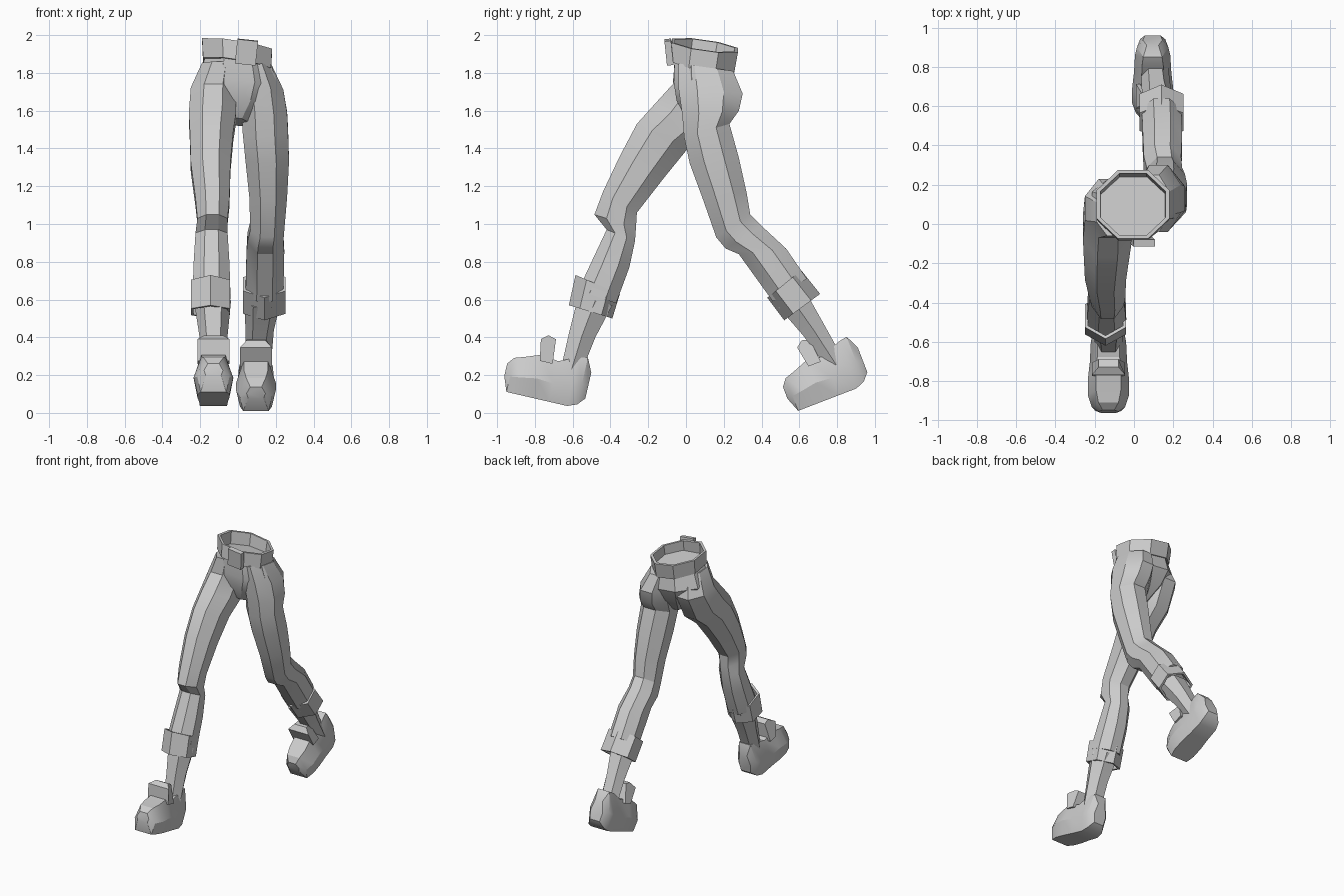
import bpy, bmesh, math
from mathutils import Matrix, Vector

cube = bpy.data.objects.get("Cube")
if cube:
    bpy.data.objects.remove(cube, do_unlink=True)

grey = bpy.data.materials.new("plain_grey")
grey.use_nodes = True
colour = (0.6, 0.6, 0.6, 1)
grey.diffuse_color = colour
grey.node_tree.nodes["Principled BSDF"].inputs["Base Color"].default_value = colour


def finish(name, bm, angle=28):
    bmesh.ops.recalc_face_normals(bm, faces=bm.faces)
    mesh = bpy.data.meshes.new(name)
    bm.to_mesh(mesh)
    bm.free()
    mesh.materials.append(grey)
    obj = bpy.data.objects.new(name, mesh)
    bpy.context.collection.objects.link(obj)
    bpy.ops.object.select_all(action='DESELECT')
    obj.select_set(True)
    bpy.context.view_layer.objects.active = obj
    bpy.ops.object.shade_smooth_by_angle(angle=math.radians(angle))
    return obj


def ring(bm, section, sides, flat, roll):
    """Section: front y, z, back y, z, centre x, half width."""
    fy, fz, by, bz, x, half = section
    front, back = Vector((x, fy, fz)), Vector((x, by, bz))
    mid, reach = (front + back) / 2, (front - back) / 2
    turn = math.pi / sides if flat else 0
    grow = 1 / math.cos(turn)
    verts = []
    for i in range(sides):
        a = math.tau * i / sides + turn
        p = mid + reach * math.cos(a) * grow
        p.x += half * math.sin(a) * grow
        p.z += roll * p.x
        verts.append(bm.verts.new(p))
    return verts


def loft(name, sections, sides=8, flat=True, roll=0, closed=False):
    bm = bmesh.new()
    rings = [ring(bm, s, sides, flat, roll) for s in sections]
    pairs = list(zip(rings, rings[1:]))
    if closed:
        pairs.append((rings[-1], rings[0]))
    else:
        bm.faces.new(rings[0])
        bm.faces.new(rings[-1])
    for a, b in pairs:
        for i in range(sides):
            j = (i + 1) % sides
            bm.faces.new((a[i], a[j], b[j], b[i]))
    return finish(name, bm)


def shrink(section, k):
    fy, fz, by, bz, x, half = section
    my, mz = (fy + by) / 2, (fz + bz) / 2
    return (my + (fy - my) * k, mz + (fz - mz) * k,
            my + (by - my) * k, mz + (bz - mz) * k, x, half * k)


def band(name, low, high, k, **options):
    loft(name, [low, high, shrink(high, k), shrink(low, k)], closed=True, **options)


# Hips
loft("pelvis", [
    (-.06, 1.89, .24, 1.84, 0, .17),
    (-.065, 1.76, .26, 1.72, 0, .215),
    (-.05, 1.66, .21, 1.62, 0, .16),
    (0, 1.56, .12, 1.52, 0, .05)], roll=-.1)

# Trouser legs
loft("right_trouser_leg", [
    (-.06, 1.86, .18, 1.84, -.1, .09),
    (-.07, 1.74, .23, 1.68, -.13, .12),
    (-.17, 1.63, .14, 1.5, -.135, .125),
    (-.26, 1.53, .01, 1.4, -.14, .115),
    (-.35, 1.36, -.12, 1.24, -.145, .105),
    (-.44, 1.17, -.26, 1.06, -.135, .09),
    (-.485, 1.05, -.265, .98, -.135, .08),
    (-.42, .97, -.27, .91, -.14, .085),
    (-.5, .8, -.3, .77, -.14, .095),
    (-.57, .65, -.37, .58, -.14, .1)])
loft("left_trouser_leg", [
    (-.04, 1.85, .25, 1.81, .09, .09),
    (-.04, 1.72, .3, 1.69, .125, .115),
    (-.02, 1.58, .28, 1.6, .14, .12),
    (-.01, 1.46, .23, 1.53, .145, .12),
    (.02, 1.32, .28, 1.35, .155, .115),
    (.09, 1.13, .32, 1.17, .16, .1),
    (.16, .93, .34, 1.05, .155, .09),
    (.21, .87, .4, .99, .145, .095),
    (.28, .84, .53, .87, .145, .1),
    (.46, .59, .64, .71, .14, .1)])

# Turned-up cuffs
band("right_cuff", (-.62, .57, -.39, .5, -.145, .12),
     (-.585, .73, -.35, .63, -.145, .12), .86, sides=6, flat=False)
band("left_cuff", (.52, .49, .71, .63, .14, .13),
     (.43, .61, .61, .755, .14, .13), .86, sides=6, flat=False)

# Ankles
loft("right_ankle", [
    (-.57, .62, -.39, .57, -.135, .085),
    (-.62, .42, -.48, .4, -.13, .065),
    (-.67, .2, -.56, .2, -.13, .06)], sides=6)
loft("left_ankle", [
    (.49, .56, .64, .63, .13, .085),
    (.62, .41, .73, .47, .115, .065),
    (.76, .22, .83, .29, .105, .06)], sides=6)

# Belt and buckle
band("belt", (-.085, 1.87, .255, 1.81, -.005, .18),
     (-.075, 1.97, .275, 1.92, -.005, .185), .9, roll=-.15)
bm = bmesh.new()
bmesh.ops.create_cube(bm, size=1, matrix=Matrix.Translation((.045, -.09, 1.91))
                      @ Matrix.Rotation(math.radians(6), 4, 'Y')
                      @ Matrix.Rotation(math.radians(6), 4, 'X')
                      @ Matrix.Diagonal((.11, .035, .13, 1)))
finish("buckle", bm)


# Shoes: stations of distance from heel, sole height, top height, half width
def shoe(side, x, heel_y, heel_z, pitch):
    place = Matrix.Translation((x, heel_y, heel_z)) @ Matrix.Rotation(math.radians(pitch), 4, 'X')
    stations = [(-.055, .06, .2, .05), (-.02, .02, .274, .08), (.03, 0, .265, .09),
                (.13, 0, .22, .095), (.22, 0, .235, .105), (.3, 0, .205, .105),
                (.36, .0, .185, .085), (.39, .08, .147, .05)]
    bm = bmesh.new()
    loops = []
    for u, low, top, w in stations:
        mid = low + (top - low) * .45
        outline = [(-w * .8, low), (w * .8, low), (w, mid), (w * .6, top), (-w * .6, top), (-w, mid)]
        loops.append([bm.verts.new(place @ Vector((a, -u, b))) for a, b in outline])
    for a, b in zip(loops, loops[1:]):
        for i in range(len(a)):
            j = (i + 1) % len(a)
            bm.faces.new((a[i], a[j], b[j], b[i]))
    bm.faces.new(loops[0])
    bm.faces.new(loops[-1])
    finish(side + "_shoe", bm)

    # Tongue rising from the instep
    bm = bmesh.new()
    profile = [(.155, .2), (.225, .2), (.245, .314), (.21, .342), (.167, .331)]
    faces = []
    for s in (-1, 1):
        faces.append([bm.verts.new(place @ Vector((s * (.085 if v < .32 else .05), -u, v)))
                      for u, v in profile])
        bm.faces.new(faces[-1])
    for i in range(len(profile)):
        j = (i + 1) % len(profile)
        bm.faces.new((faces[0][i], faces[0][j], faces[1][j], faces[1][i]))
    finish(side + "_tongue", bm)


shoe("right", -.13, -.6, .03, -13)
shoe("left", .095, .93, .14, 21)
